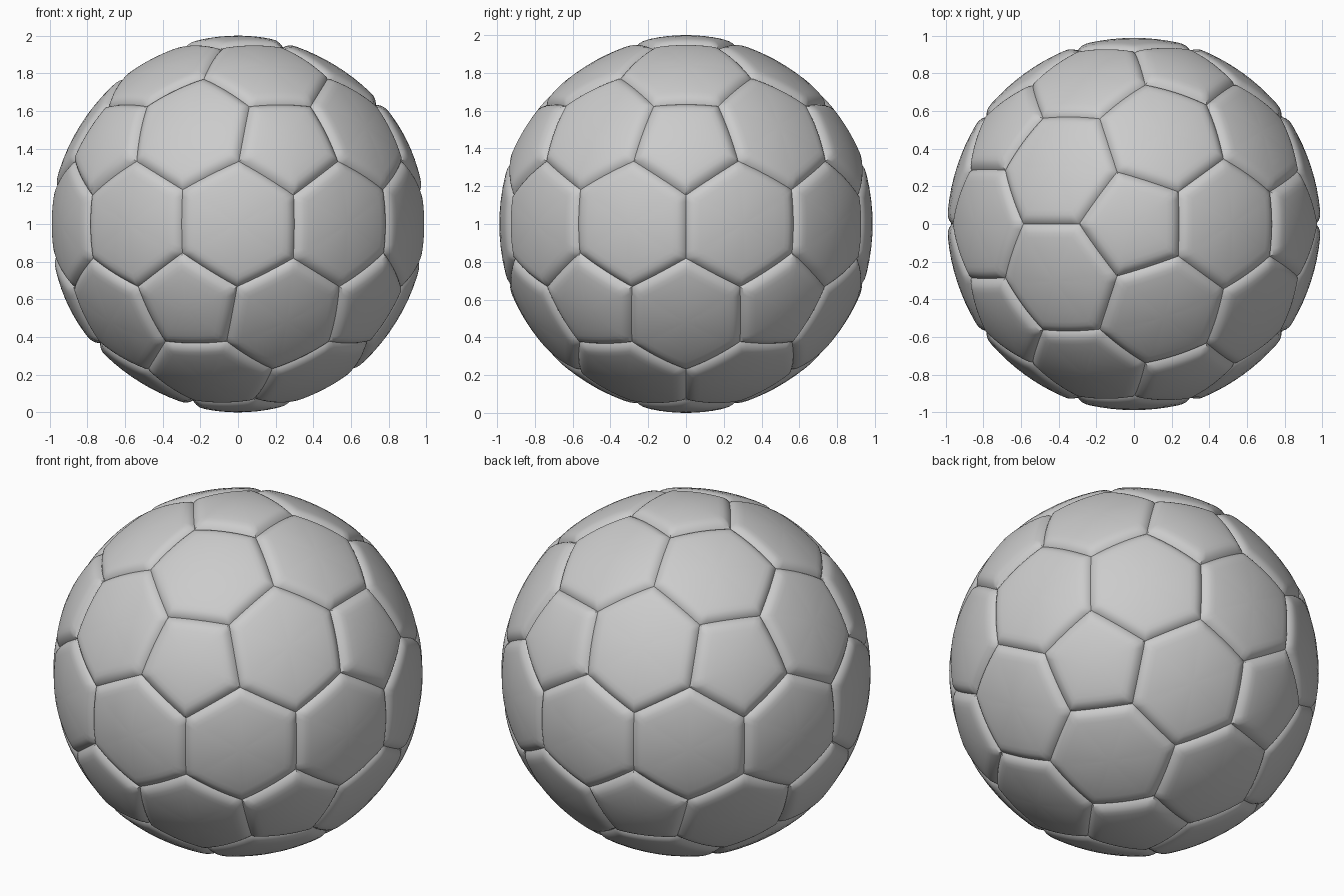
import bpy, bmesh
from mathutils import Vector

if "Cube" in bpy.data.objects:
    bpy.data.objects.remove(bpy.data.objects["Cube"])

SEAM_R = 0.967      # radius at the bottom of the seams
ROUND_W = 0.075     # width of the rounded panel border
EDGE_DIV = 10       # divisions along each panel side
DEPTHS = [0, 0.004, 0.009, 0.016, 0.025, 0.036, 0.05, 0.075]  # rings near seam
INNER = [0.75, 0.5, 0.25]                                     # rings inside panel

# Layout: every vertex of a twice-divided icosphere is one panel centre
layout = bmesh.new()
bmesh.ops.create_icosphere(layout, subdivisions=2, radius=1)
layout.normal_update()
panels = []
for v in layout.verts:
    c = v.co.normalized()
    corners = [f.calc_center_median().normalized() for f in v.link_faces]
    # sort corners counter-clockwise around the centre
    ax = (corners[0] - c * corners[0].dot(c)).normalized()
    ay = c.cross(ax)
    ax2 = Vector((1, 0))
    corners.sort(key=lambda p: Vector((p.dot(ax), p.dot(ay))).angle_signed(ax2))
    panels.append((c, corners))
layout.free()


def radius(dist, s, sides):
    """Panel surface radius: rounded border, nearly flat-spherical middle."""
    top = 0.996 + 0.004 * (1 - s * s) if sides == 5 else 0.993 - 0.005 * (1 - s * s)
    t = min(dist / ROUND_W, 1)
    return SEAM_R + (top - SEAM_R) * (1 - (1 - t) ** 2.6)


# Panels: concentric rings from seam to centre
bm = bmesh.new()
for c, corners in panels:
    n = len(corners)
    mid = sum(corners, Vector()) / n
    apothem = sum(((corners[i] + corners[i - 1]) / 2 - mid).length for i in range(n)) / n
    outline = [corners[i].lerp(corners[(i + 1) % n], k / EDGE_DIV)
               for i in range(n) for k in range(EDGE_DIV)]
    start = 1 - DEPTHS[-1] / apothem
    rings = []
    for s in [1 - d / apothem for d in DEPTHS] + [start * f for f in INNER]:
        r = radius((1 - s) * apothem, s, n)
        rings.append([bm.verts.new(mid.lerp(p, s).normalized() * r) for p in outline])
    m = len(outline)
    for a, b in zip(rings, rings[1:]):
        for i in range(m):
            j = (i + 1) % m
            bm.faces.new((a[i], a[j], b[j], b[i]))
    hub = bm.verts.new(c * radius(apothem, 0, n))
    for i in range(m):
        bm.faces.new((rings[-1][i], rings[-1][(i + 1) % m], hub))

# Join the panels along their seams and stand the ball on the ground
bmesh.ops.remove_doubles(bm, verts=bm.verts, dist=0.0005)
bmesh.ops.recalc_face_normals(bm, faces=bm.faces)
bmesh.ops.translate(bm, verts=bm.verts, vec=(0, 0, 1))
for f in bm.faces:
    f.smooth = True
mesh = bpy.data.meshes.new("ball_panels")
bm.to_mesh(mesh)
bm.free()
ball = bpy.data.objects.new("ball_panels", mesh)
bpy.context.collection.objects.link(ball)
bpy.context.view_layer.objects.active = ball
ball.select_set(True)
bpy.ops.object.shade_smooth_by_angle(angle=0.7)
